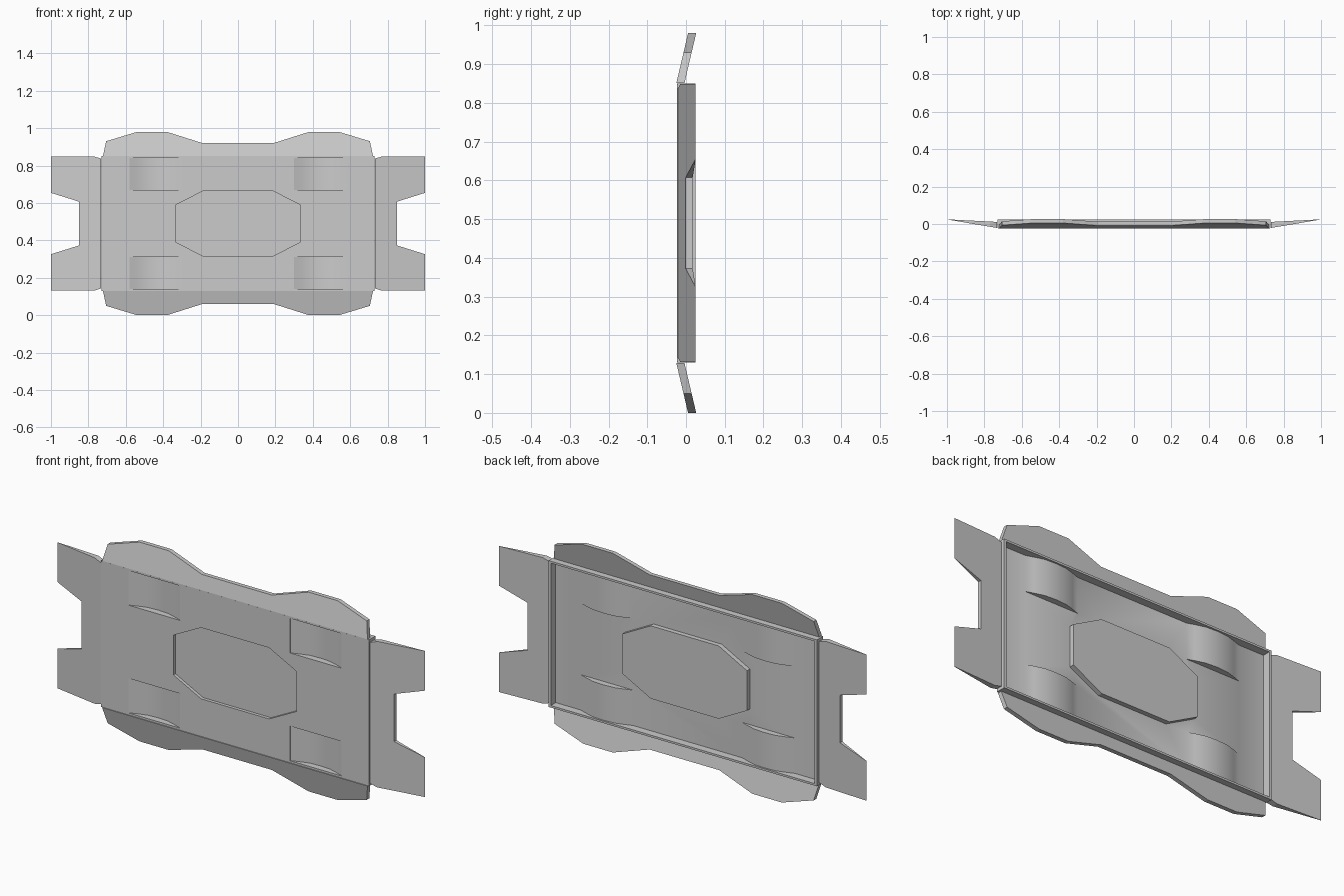
import bpy, bmesh, math

if "Cube" in bpy.data.objects:
    bpy.data.objects.remove(bpy.data.objects["Cube"])

CZ = 0.49  # centre height of the panel


def prism(name, pts, near, far):
    """Closed solid between two mapped copies of a 2D outline."""
    bm = bmesh.new()
    a = [bm.verts.new(near(u, v)) for u, v in pts]
    b = [bm.verts.new(far(u, v)) for u, v in pts]
    bm.faces.new(a)
    bm.faces.new(b[::-1])
    n = len(pts)
    for i in range(n):
        j = (i + 1) % n
        bm.faces.new((a[j], a[i], b[i], b[j]))
    bmesh.ops.recalc_face_normals(bm, faces=bm.faces)
    me = bpy.data.meshes.new(name)
    bm.to_mesh(me)
    bm.free()
    ob = bpy.data.objects.new(name, me)
    bpy.context.collection.objects.link(ob)
    return ob


def slab(name, pts, y0, y1):
    return prism(name, pts, lambda x, z: (x, y0, z), lambda x, z: (x, y1, z))


def rect(x0, x1, z0, z1):
    return [(x0, z0), (x1, z0), (x1, z1), (x0, z1)]


def octagon(g):
    half = [(0.335 + g, 0.098), (0.185, 0.175 + g)]
    q = half + [(-x, z) for x, z in half[::-1]]
    return [(x, CZ + z) for x, z in q + [(-x, -z) for x, z in q]]


def slat(name, cx, z0, z1, depth, base, g):
    """Shallow arched channel running along z."""
    half = 0.14 + g
    pts = [(cx - half, base), (cx + half, base)]
    for u, d in ((1, 0), (.72, .45), (.4, .88), (0, 1), (-.4, .88), (-.72, .45), (-1, 0)):
        pts.append((cx + u * half, -0.0215 + g + d * depth))
    return prism(name, pts, lambda x, y: (x, y, z0), lambda x, y: (x, y, z1))


# Main pressed panel
panel = slab("main_panel", rect(-0.727, 0.727, 0.133, 0.847), -0.023, -0.013)
adds = [slab("octagon_back", octagon(0.004), -0.019, 0.010)]
cuts = [slab("octagon_recess", octagon(0), -0.06, -0.007)]
for cx in (-0.44, 0.44):
    for z0, z1 in ((0.14, 0.31), (0.67, 0.84)):
        adds.append(slat("slat_back", cx, z0 - 0.004, z1 + 0.004, 0.032, -0.0185, 0.007))
        cuts.append(slat("slat_recess", cx, z0, z1, 0.032, -0.06, 0))
for op, tools in (("UNION", adds), ("DIFFERENCE", cuts)):
    for t in tools:
        m = panel.modifiers.new("press", "BOOLEAN")
        m.operation, m.object, m.solver = op, t, "EXACT"
bpy.context.view_layer.update()
dg = bpy.context.evaluated_depsgraph_get()
panel.data = bpy.data.meshes.new_from_object(panel.evaluated_get(dg))
panel.modifiers.clear()
for t in adds + cuts:
    bpy.data.objects.remove(t)
bpy.context.view_layer.objects.active = panel
panel.select_set(True)
bpy.ops.object.shade_smooth_by_angle(angle=math.radians(25))

# Upright rim folded towards the back
for s, side in ((1, "right"), (-1, "left")):
    a, b = sorted((s * 0.718, s * 0.73))
    slab("rim_" + side, rect(a, b, 0.13, 0.85), -0.0225, 0.025)
for z, side in ((0.13, "bottom"), (0.84, "top")):
    slab("rim_" + side, rect(-0.72, 0.72, z, z + 0.01), -0.0228, 0.025)

# Top and bottom flanges with wavy outline, leaning backwards
edge = [(0.722, 0.361), (0.705, 0.44), (0.54, 0.49), (0.38, 0.49), (0.19, 0.43)]
edge += [(-x, z) for x, z in edge[::-1]]
for s, side in ((1, "top"), (-1, "bottom")):
    def lean(off, s=s):
        return lambda x, z: (x, off + (z - 0.361) * 0.235, CZ + s * z)
    prism("flange_" + side, edge, lean(-0.025), lean(-0.004))

# Side flanges, notched and tapering to a thin tip
up = [(0.732, 0.347), (0.77, 0.359), (1.0, 0.359), (1.0, 0.164), (0.85, 0.117)]
tab = up + [(x, -z) for x, z in up[::-1]]
for s, side in ((1, "right"), (-1, "left")):
    def taper(y0, y1, s=s):
        return lambda x, z: (s * x, y0 + (y1 - y0) * (x - 0.732) / 0.268, CZ + z)
    prism("flange_" + side, tab, taper(-0.021, 0.024), taper(0.011, 0.025))
